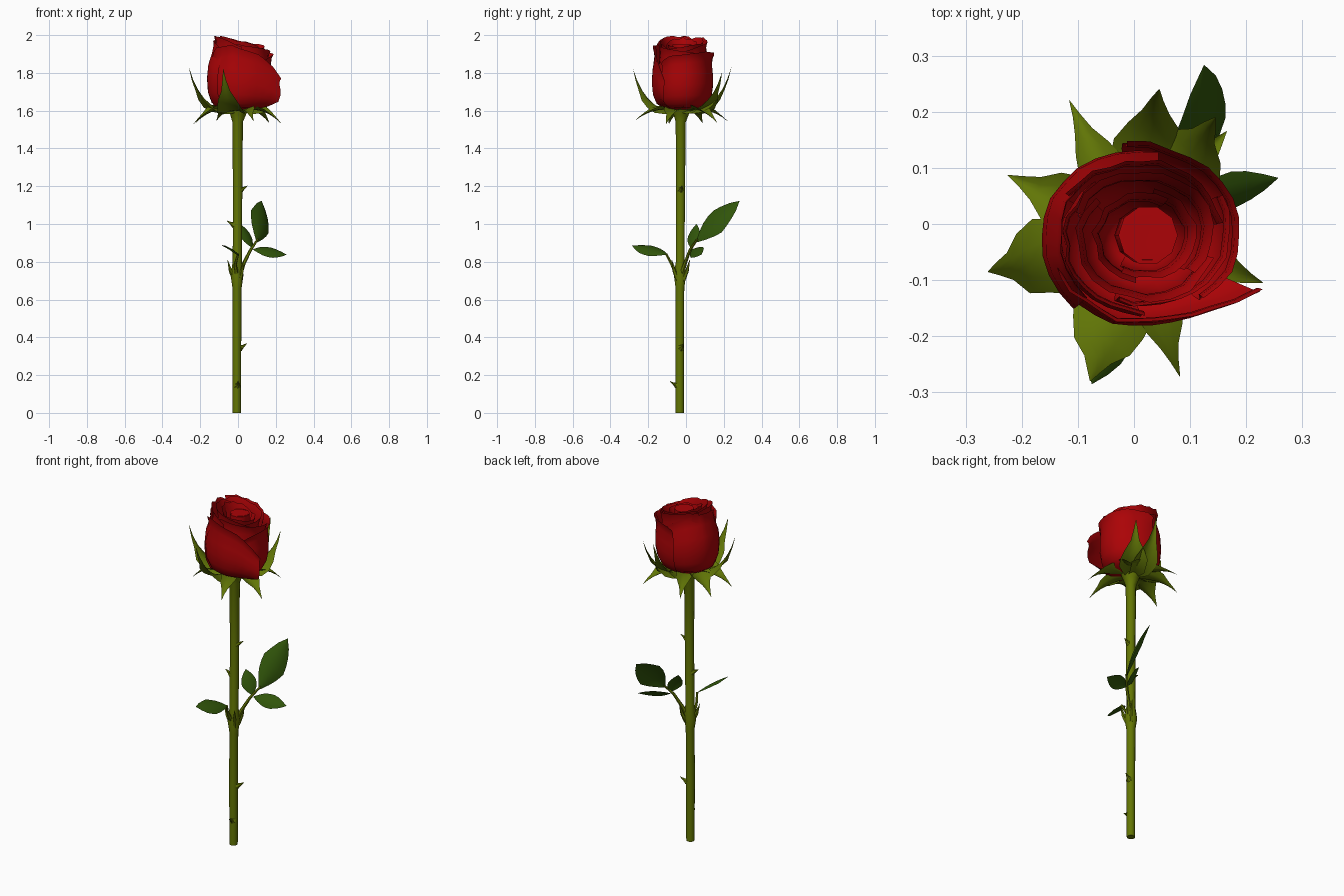
import bpy, bmesh, math, random
from mathutils import Vector as V

if "Cube" in bpy.data.objects:
    bpy.data.objects.remove(bpy.data.objects["Cube"])

random.seed(4)


def material(name, rgb):
    m = bpy.data.materials.new(name)
    m.diffuse_color = (*rgb, 1)
    m.use_nodes = True
    m.node_tree.nodes["Principled BSDF"].inputs["Base Color"].default_value = m.diffuse_color
    return m


RED = material("petal red", (0.41, 0.001, 0.002))
STEM = material("stem olive", (0.125, 0.18, 0.001))
SEPAL = material("sepal green", (0.12, 0.18, 0.002))
LEAF = material("leaf green", (0.03, 0.09, 0.003))


def finish(name, bm, mat, angle=40):
    bmesh.ops.remove_doubles(bm, verts=bm.verts, dist=1e-5)
    bmesh.ops.recalc_face_normals(bm, faces=bm.faces)
    me = bpy.data.meshes.new(name)
    bm.to_mesh(me)
    bm.free()
    me.materials.append(mat)
    ob = bpy.data.objects.new(name, me)
    bpy.context.collection.objects.link(ob)
    bpy.ops.object.select_all(action='DESELECT')
    ob.select_set(True)
    bpy.context.view_layer.objects.active = ob
    bpy.ops.object.shade_smooth_by_angle(angle=math.radians(angle))
    return ob


def skin(bm, rows, closed=False):
    vs = [[bm.verts.new(p) for p in row] for row in rows]
    n = len(rows[0])
    for a, b in zip(vs, vs[1:]):
        for i in range(n if closed else n - 1):
            j = (i + 1) % n
            bm.faces.new((a[i], a[j], b[j], b[i]))
    return vs


def tube(name, pts, radii, mat, sides=8):
    """Tube through points along a path; also used for thorns."""
    pts = [V(p) for p in pts]
    rows = []
    for i, p in enumerate(pts):
        d = (pts[min(i + 1, len(pts) - 1)] - pts[max(i - 1, 0)]).normalized()
        ref = V((0, 1, 0)) if abs(d.y) < 0.9 else V((1, 0, 0))
        a = d.cross(ref).normalized()
        b = d.cross(a)
        rows.append([p + radii[i] * (a * math.cos(t) + b * math.sin(t))
                     for t in (2 * math.pi * k / sides for k in range(sides))])
    bm = bmesh.new()
    vs = skin(bm, rows, True)
    bm.faces.new(vs[0])
    bm.faces.new(vs[-1])
    return finish(name, bm, mat)


def blade(name, ctrl, side, width, shape, fold, mat, jag=0.0):
    """Leaf-like ribbon along a quadratic curve, folded along its midrib."""
    a, b, c = (V(p) for p in ctrl)
    n = len(shape) - 1
    rows = []
    for i, w in enumerate(shape):
        t = i / n
        p = a * (1 - t) ** 2 + b * 2 * t * (1 - t) + c * t * t
        tan = ((b - a) * (1 - t) + (c - b) * t).normalized()
        s = (side - tan * side.dot(tan)).normalized()
        nrm = s.cross(tan)
        row = []
        for u in (-1, -0.5, 0, 0.5, 1):
            h = width / 2 * max(w, 0.01) * (1 + random.uniform(-jag, jag))
            row.append(p + s * u * h + nrm * fold * h * u * u)
        rows.append(row)
    bm = bmesh.new()
    skin(bm, rows)
    return finish(name, bm, mat, 60)


# main stem, with a swelling at the leaf node and under the bloom
tube("stem",
     [(-.006, -.033, 0), (-.006, -.033, .35), (-.005, -.032, .66), (-.005, -.032, .73),
      (-.004, -.031, .80), (-.002, -.029, 1.2), (-.002, -.028, 1.54),
      (0, -.026, 1.58), (.003, -.024, 1.625)],
     [.0225, .023, .024, .034, .024, .025, .028, .042, .06], STEM, 10)

# thorns: azimuth, height
for k, (az, z) in enumerate([(10, 1.18), (185, .995), (20, .345), (-85, .145)]):
    d = V((math.cos(math.radians(az)), math.sin(math.radians(az)), 0))
    o = V((-.004, -.031, z))
    tube(f"thorn_{k + 1}", [o + d * .015, o + d * .033 + V((0, 0, .008)), o + d * .054 + V((0, 0, .022))],
         [.02, .008, .0012], STEM, 6)

# leaf stalks and stipules
tube("right_leaf_stalk", [(0, -.03, .71), (.03, -.005, .79), (.065, .02, .86), (.105, .06, .92)],
     [.017, .010, .008, .005], STEM, 6)
tube("left_leaf_stalk", [(-.005, -.04, .71), (-.015, -.075, .785), (0, -.105, .842)],
     [.016, .008, .006], STEM, 6)
for k, (x, y) in enumerate([(-.055, -.05), (.03, -.075), (.03, .02)]):
    tube(f"stipule_{k + 1}", [(x * .3, -.03 + (y + .03) * .3, .70), (x * .7, -.03 + (y + .03) * .7, .75), (x, y, .81)],
         [.012, .010, .001], STEM, 5)

# leaflets: base, tip, facing direction, width, bend
leaf_shape = [.05, .5, .83, 1, .97, .8, .48, 0]
leaflets = [
    ("end_leaflet", (.1, .055, .905), (.125, .283, 1.122), (.73, -.5, .4), .145, .045),
    ("right_leaflet", (.08, .03, .865), (.257, .082, .838), (.2, -.6, .72), .085, .015),
    ("inner_leaflet", (.075, .025, .875), (.012, .055, 1.0), (.65, -.6, .4), .085, .015),
    ("left_leaflet", (.0, -.1, .84), (-.075, -.285, .885), (.51, -.02, .83), .10, .015),
]
for name, a, b, nrm, w, bend in leaflets:
    a, b, nrm = V(a), V(b), V(nrm).normalized()
    side = nrm.cross(b - a).normalized()
    blade(name, (a, (a + b) / 2 + nrm * bend, b), side, w, leaf_shape, .25, LEAF, .06)

# sepals: tip position, upright or spreading by height, width
sepal_shape = [.5, .85, 1, .97, .72, .36, .17, 0]
hub = V((0, -.025, 1.6))
sepals = [(-.26, -.085, 1.83, .14), (-.078, -.28, 1.82, .14), (.145, .19, 1.80, .14), (.045, .24, 1.83, .13),
          (-.225, .087, 1.535, .12), (-.115, .22, 1.545, .09), (.082, -.272, 1.545, .09),
          (.23, -.105, 1.53, .11), (-.235, -.09, 1.53, .13), (.165, .165, 1.535, .12)]
for k, (x, y, z, w) in enumerate(sepals):
    tip = V((x, y, z))
    d = V((x - hub.x, y - hub.y, 0))
    r = d.length
    d.normalize()
    up = z > 1.7
    mid = hub + d * (r * (.74 if up else .6)) + V((0, 0, -.01 if up else .025))
    blade(f"sepal_{k + 1}", (hub + d * .025, mid, tip), V((-d.y, d.x, 0)), w,
          sepal_shape, .35 if up else -.45, SEPAL, .1)

# petals: curved shells around the bloom axis
profile = [(0, .2), (.03, .62), (.1, .84), (.25, .97), (.45, 1.02), (.65, 1.0), (.83, .95), (.94, .96), (1, 1.0)]


def petal(name, az, half, R, ztop, drop=.03, flare=0.0, spiral=.05, zbase=1.605, lip=0.0, n=12):
    rows = []
    wob = [random.uniform(-.005, .005) for _ in range(n + 1)]
    for v, f in profile:
        row = []
        for i in range(n + 1):
            u = 2 * i / n - 1
            t = math.radians(az + half * u)
            r = R * f * (1 + spiral * u) + wob[i] * v
            r += flare * max(0, (u - .4) / .6) ** 2 * min(1, v * 4)
            r += lip * max(0, v - .7) / .3
            top = ztop - drop * abs(u) ** 3 + wob[i]
            cx, cy = .005 + .015 * v, -.024 + .004 * v
            x, y = cx + 1.05 * r * math.cos(t), cy + .95 * r * math.sin(t)
            row.append(V((x, y, zbase + (top - zbase) * v - .24 * (x - .02) * v)))
        rows.append(row)
    bm = bmesh.new()
    skin(bm, rows)
    return finish(name, bm, RED, 50)


# outer petals; the front one ends in a flared, drooping edge at the right
petal("outer_front_petal", -95, 68, .166, 1.93, .11, .053, .03)
petal("outer_right_petal", 25, 75, .161, 1.942, .06, .006, .04, lip=.004)
petal("outer_left_petal", 155, 75, .164, 1.935, .04, .004, .03, lip=-.02)
# inner layers: radius, top height, petal count, half angle, first azimuth, lip
layers = [(.136, 1.962, 3, 70, -40, .004), (.104, 1.966, 2, 100, 60, .016), (.070, 1.958, 2, 100, -20, .016)]
for k, (R, z, n, half, a0, lip) in enumerate(layers):
    for j in range(n):
        petal(f"inner_petal_{k + 1}_{j + 1}", a0 + j * 360 / n, half, R, z + random.uniform(-.006, .006),
              .02, .002, .07, 1.63, lip)

# closed bud in the middle, dished at the top
tube("bud", [(.01, -.022, 1.65), (.015, -.02, 1.8), (.025, -.02, 1.90), (.025, -.02, 1.95), (.025, -.02, 1.951),
             (.025, -.02, 1.91)],
     [.03, .05, .052, .053, .046, .036], RED, 10)
